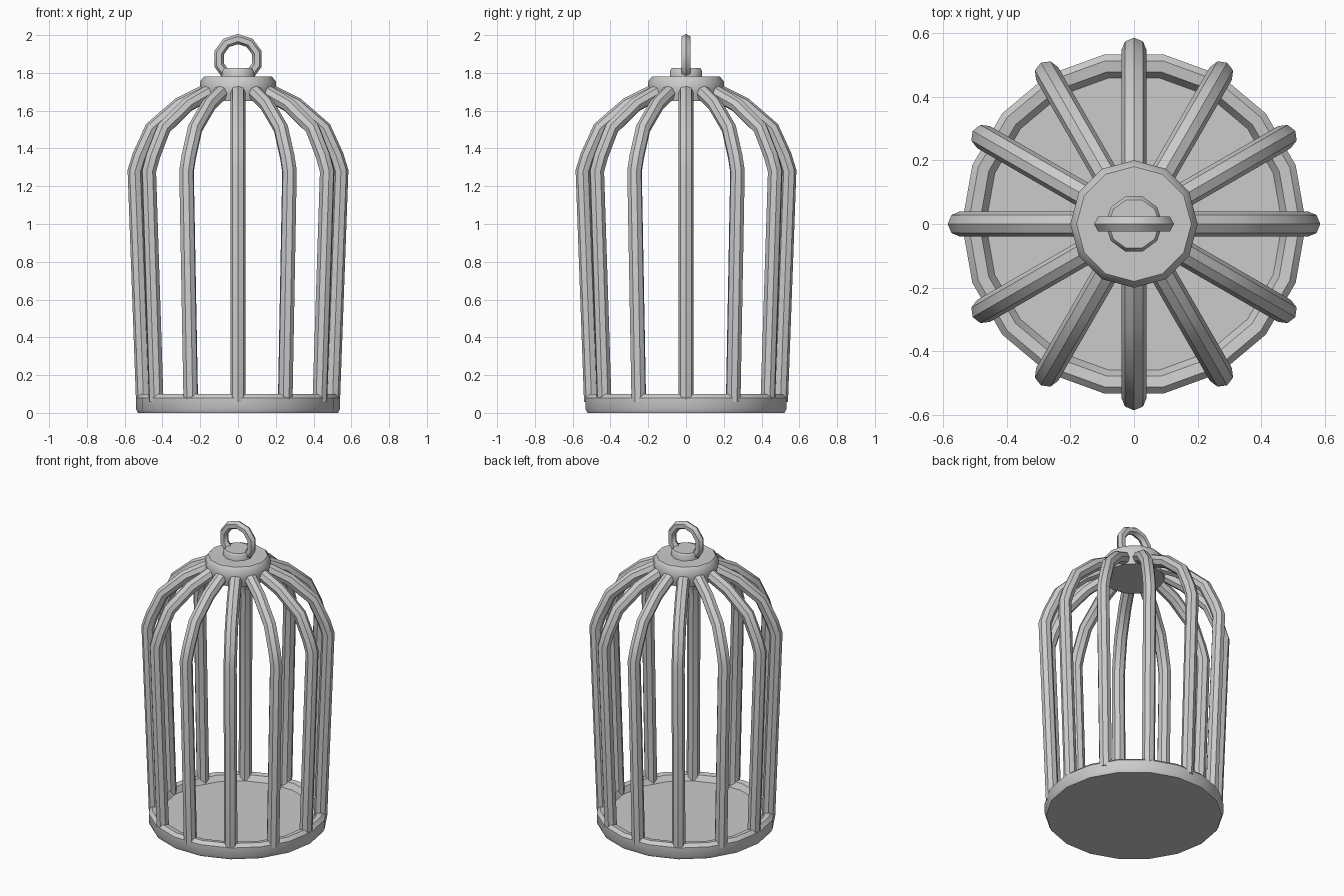
import bpy, bmesh
from math import cos, sin, pi, radians

if "Cube" in bpy.data.objects:
    bpy.data.objects.remove(bpy.data.objects["Cube"])


def smooth(obj, angle=40):
    bpy.ops.object.select_all(action='DESELECT')
    obj.select_set(True)
    bpy.context.view_layer.objects.active = obj
    bpy.ops.object.shade_smooth_by_angle(angle=radians(angle))


def lathe(name, profile, sides):
    """Closed solid of revolution from (radius, z) points, bottom to top."""
    bm = bmesh.new()
    rings = [[bm.verts.new((r * cos(2 * pi * i / sides), r * sin(2 * pi * i / sides), z))
              for i in range(sides)] for r, z in profile]
    for a, b in zip(rings, rings[1:]):
        for i in range(sides):
            j = (i + 1) % sides
            bm.faces.new((a[i], a[j], b[j], b[i]))
    bm.faces.new(rings[0][::-1])
    bm.faces.new(rings[-1])
    mesh = bpy.data.meshes.new(name)
    bm.to_mesh(mesh)
    bm.free()
    obj = bpy.data.objects.new(name, mesh)
    bpy.context.collection.objects.link(obj)
    smooth(obj)
    return obj


def bar(name, path, angle, radius):
    """Round bar swept along a (radius, z) path turned about z."""
    curve = bpy.data.curves.new(name, 'CURVE')
    curve.dimensions = '3D'
    curve.bevel_depth = radius
    curve.bevel_resolution = 2
    curve.use_fill_caps = True
    spline = curve.splines.new('POLY')
    spline.points.add(len(path) - 1)
    for p, (r, z) in zip(spline.points, path):
        p.co = (r * cos(angle), r * sin(angle), z, 1)
    obj = bpy.data.objects.new(name, curve)
    bpy.context.collection.objects.link(obj)
    bpy.ops.object.select_all(action='DESELECT')
    obj.select_set(True)
    bpy.context.view_layer.objects.active = obj
    bpy.ops.object.convert(target='MESH')
    smooth(bpy.context.object)


# Base tray with raised rim and recessed floor
lathe("base_tray", [(0.53, 0), (0.54, 0.02), (0.54, 0.08), (0.52, 0.10),
                    (0.485, 0.095), (0.465, 0.06)], 18)

# Twelve bars, flaring upward then arching in to the cap
path = [(0.50, 0.06), (0.545, 1.28), (0.52, 1.36), (0.455, 1.505),
        (0.31, 1.63), (0.15, 1.71)]
for i in range(12):
    bar(f"cage_bar_{i + 1}", path, i * pi / 6, 0.04)

# Top cap and the small boss under the ring
lathe("top_cap", [(0.185, 1.65), (0.20, 1.70), (0.20, 1.755), (0.18, 1.78)], 12)
lathe("ring_boss", [(0.09, 1.77), (0.09, 1.81), (0.08, 1.825)], 10)

# Hanging ring
bpy.ops.mesh.primitive_torus_add(major_segments=10, minor_segments=6,
                                 major_radius=0.105, minor_radius=0.027,
                                 location=(0, 0, 1.874), rotation=(pi / 2, 0, 0))
ring = bpy.context.object
ring.name = "hanging_ring"
ring.rotation_euler = (pi / 2, pi / 10, 0)
smooth(ring)
